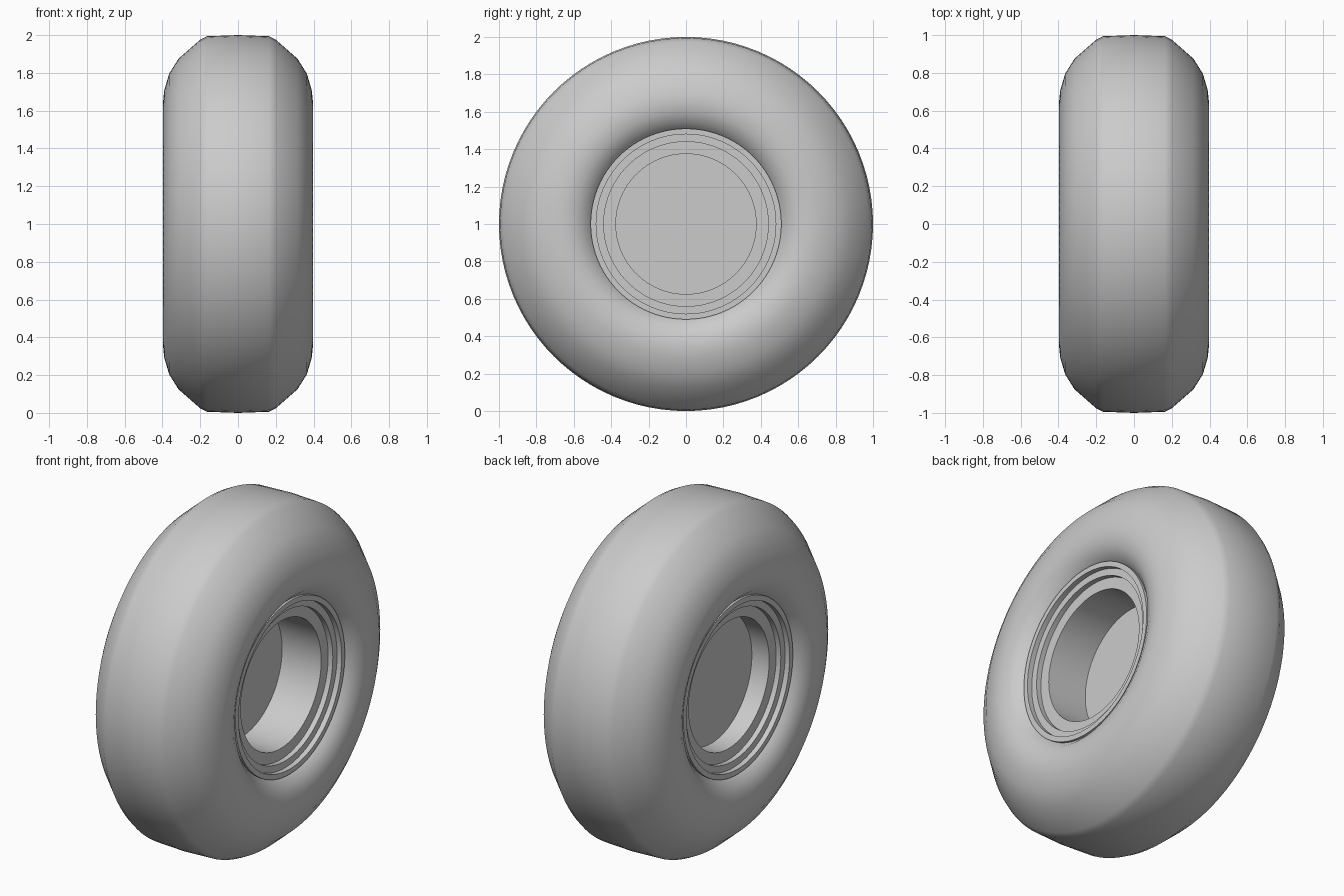
import bpy, bmesh, math

if "Cube" in bpy.data.objects:
    bpy.data.objects.remove(bpy.data.objects["Cube"])

SEGMENTS = 96


def revolve(name, profile, smooth_angle, closed=False):
    """Spin (x, radius) points round the wheel axle (x axis, z = 1)."""
    bm = bmesh.new()
    rings = []
    for x, r in profile:
        ring = []
        for i in range(SEGMENTS):
            a = 2 * math.pi * i / SEGMENTS
            ring.append(bm.verts.new((x, r * math.cos(a), 1 + r * math.sin(a))))
        rings.append(ring)
    pairs = list(zip(rings, rings[1:]))
    if closed:
        pairs.append((rings[-1], rings[0]))
    for a, b in pairs:
        for i in range(SEGMENTS):
            j = (i + 1) % SEGMENTS
            bm.faces.new((a[i], a[j], b[j], b[i]))
    if not closed:
        bm.faces.new(rings[0])
        bm.faces.new(rings[-1])
    bmesh.ops.recalc_face_normals(bm, faces=bm.faces)
    mesh = bpy.data.meshes.new(name)
    bm.to_mesh(mesh)
    bm.free()
    obj = bpy.data.objects.new(name, mesh)
    bpy.context.collection.objects.link(obj)
    bpy.ops.object.select_all(action='DESELECT')
    obj.select_set(True)
    bpy.context.view_layer.objects.active = obj
    bpy.ops.object.shade_smooth_by_angle(angle=math.radians(smooth_angle))
    return obj


# Tyre: flat tread, rounded shoulders, bulging sidewalls tucked in at the rim
half = [(0.0, 1.0), (0.165, 0.994), (0.20, 0.976), (0.315, 0.875), (0.365, 0.795),
        (0.39, 0.71), (0.396, 0.655), (0.387, 0.595), (0.362, 0.545), (0.325, 0.51),
        (0.31, 0.50)]
tyre_profile = [(-x, r) for x, r in reversed(half[1:])] + half
revolve("tyre", tyre_profile, 50, closed=True)

# Rim: stepped lips on both sides, deep dish on +x and shallow dish on -x
lip = [(0.28, 0.375), (0.28, 0.44), (0.31, 0.44), (0.31, 0.48), (0.34, 0.48), (0.34, 0.51)]
rim_profile = ([(0.025, 0.375)] + lip
               + [(-x, r) for x, r in reversed(lip)] + [(-0.167, 0.375)])
revolve("rim", rim_profile, 30)
